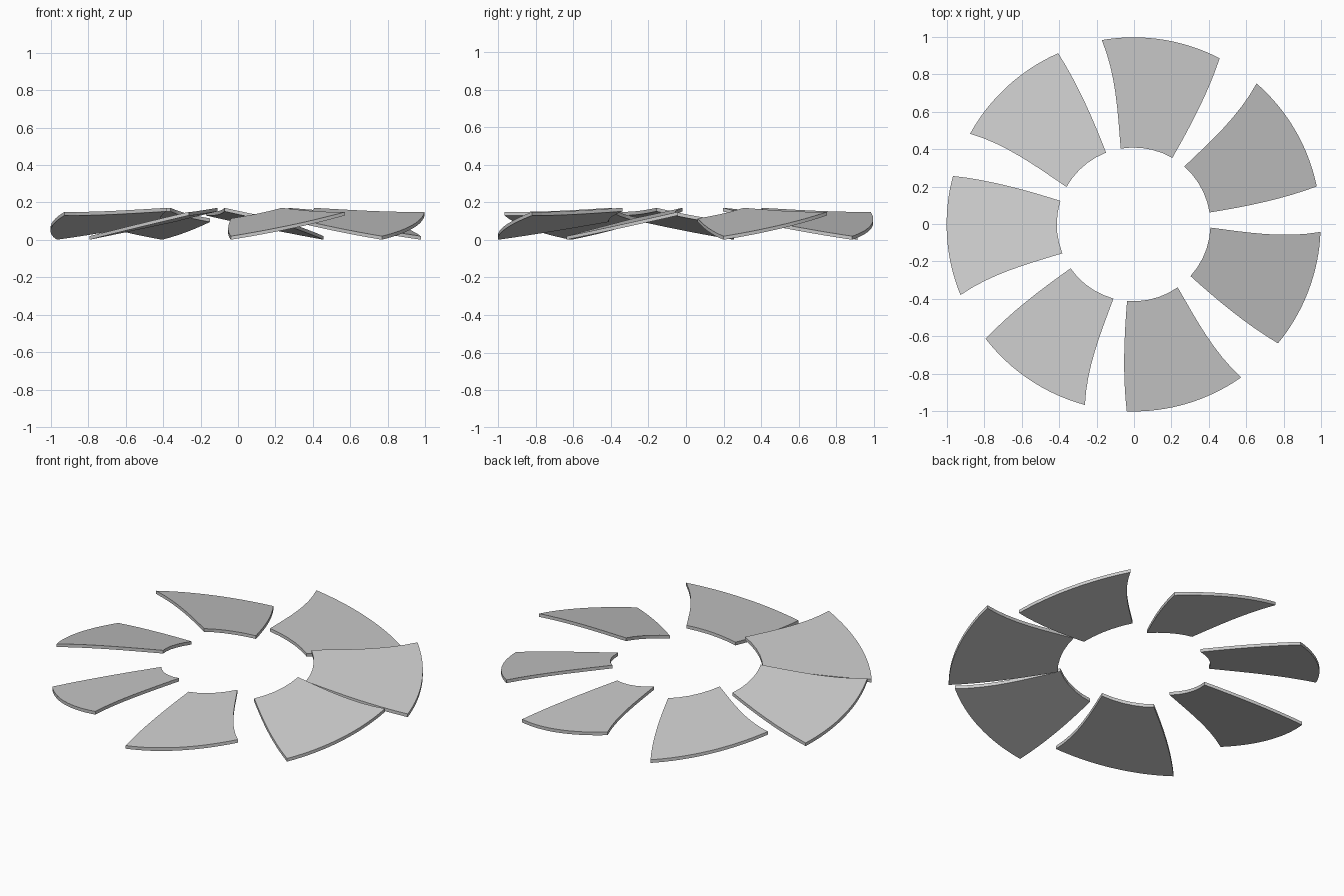
import bpy, bmesh
from math import radians, cos, sin

if "Cube" in bpy.data.objects:
    bpy.data.objects.remove(bpy.data.objects["Cube"])

R_OUT, R_IN = 1.0, 0.411
THICK = 0.019
SLOPE, SLOPE_DIR = 0.23, radians(117.8)   # tilt of each flat blade
MIDS = [-20.9, 30.3, 81.2, 132.4, 183.6, 236.3, 286.5]


def bowed(outer, mid, inner, t):
    """Edge angle along the blade, t = 0 at the rim and 1 at the hub side."""
    c = 2 * mid - (outer + inner) / 2
    return radians((1 - t) ** 2 * outer + 2 * t * (1 - t) * c + t * t * inner)


def outline():
    """Blade plan outline, counter-clockwise, pointing along +x."""
    low = (-18.6, -20.6, -21.4)
    high = (18.6, 16.7, 18.5)
    pts = []
    n = 16
    for i in range(n):                                   # rim arc
        pts.append((R_OUT, radians(low[0] + (high[0] - low[0]) * i / n)))
    for i in range(8):                                   # raised side
        t = i / 8
        pts.append((R_OUT + (R_IN - R_OUT) * t, bowed(*high, t)))
    for i in range(5):                                   # inner arc
        pts.append((R_IN, radians(high[2] + (low[2] - high[2]) * i / 5)))
    for i in range(8):                                   # lowered side
        t = 1 - i / 8
        pts.append((R_OUT + (R_IN - R_OUT) * t, bowed(*low, t)))
    return [(r * cos(a), r * sin(a)) for r, a in pts]


def make_blade(name, angle):
    plan = outline()
    tilt = [SLOPE * (x * cos(SLOPE_DIR) + y * sin(SLOPE_DIR)) for x, y in plan]
    base = min(tilt)
    bm = bmesh.new()
    verts = [bm.verts.new((x, y, z - base)) for (x, y), z in zip(plan, tilt)]
    face = bm.faces.new(verts)
    ext = bmesh.ops.extrude_face_region(bm, geom=[face])
    top = [v for v in ext["geom"] if isinstance(v, bmesh.types.BMVert)]
    bmesh.ops.translate(bm, verts=top, vec=(0, 0, THICK))
    bmesh.ops.recalc_face_normals(bm, faces=bm.faces)
    mesh = bpy.data.meshes.new(name)
    bm.to_mesh(mesh)
    bm.free()
    obj = bpy.data.objects.new(name, mesh)
    obj.rotation_euler.z = radians(angle)
    obj.location = (-0.002, -0.002, 0.001)
    bpy.context.collection.objects.link(obj)


# Ring of seven flat, pitched blades
for k, a in enumerate(MIDS):
    make_blade(f"blade_{k + 1}", a)
